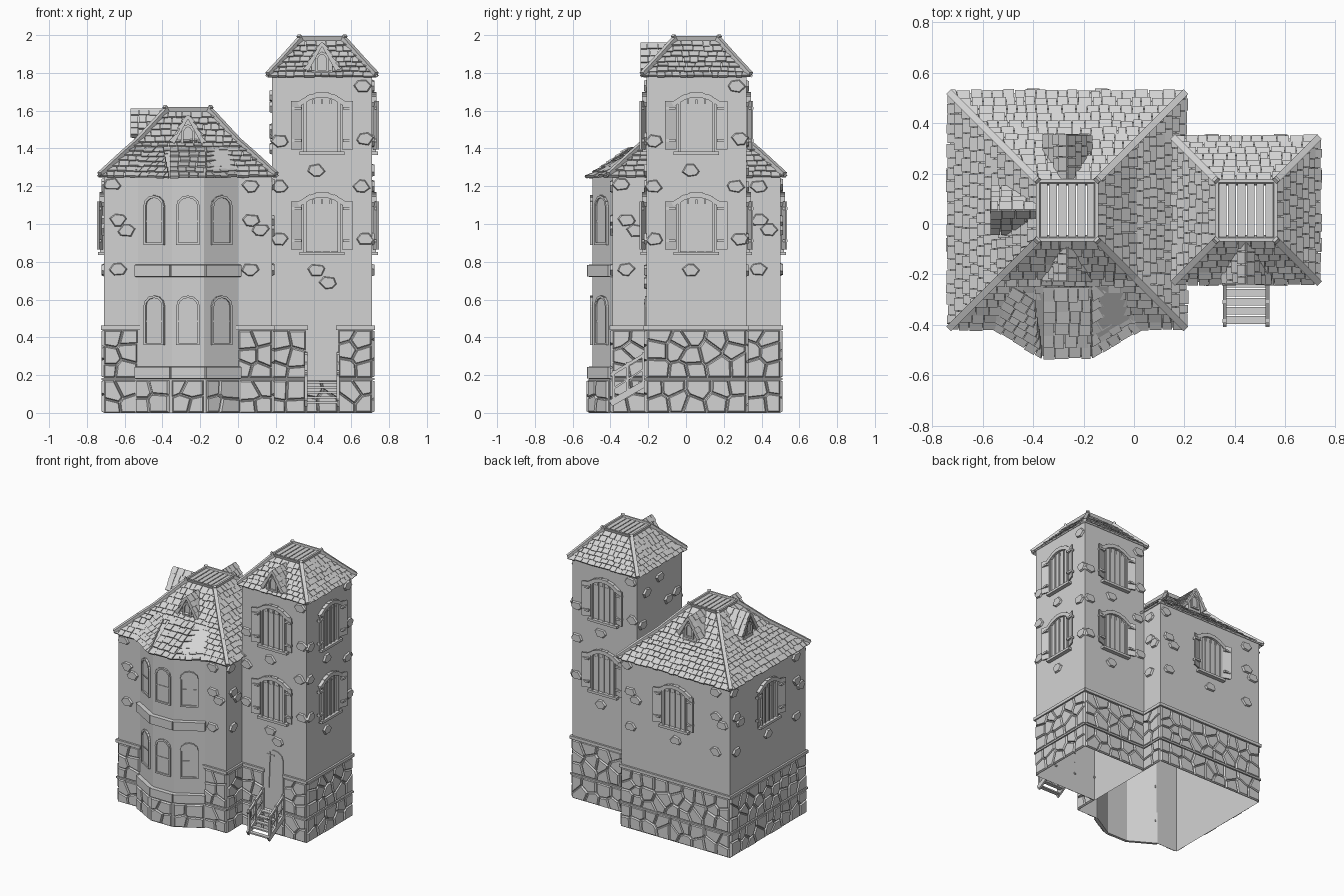
import bpy, bmesh, math, random
from mathutils import Vector, Matrix

random.seed(7)
cube = bpy.data.objects.get("Cube")
if cube:
    bpy.data.objects.remove(cube, do_unlink=True)

grey = bpy.data.materials.new("plain_grey")
grey.use_nodes = True
grey.diffuse_color = (0.65, 0.65, 0.65, 1)
grey.node_tree.nodes["Principled BSDF"].inputs["Base Color"].default_value = (0.65, 0.65, 0.65, 1)

parts = {}
UP = Vector((0, 0, 1))


def part(name):
    return parts.setdefault(name, bmesh.new())


def loft(name, rings, cap=True):
    """Join point rings of equal size into a closed or open solid."""
    bm = part(name)
    loops = [[bm.verts.new(p) for p in ring] for ring in rings]
    n = len(loops[0])
    for low, high in zip(loops, loops[1:]):
        for i in range(n):
            j = (i + 1) % n
            bm.faces.new((low[i], low[j], high[j], high[i]))
    if cap:
        bm.faces.new(loops[0][::-1])
        bm.faces.new(loops[-1])


def frame(x, y, degrees):
    """Wall frame: local x runs along the wall, local -y points outward."""
    return Matrix.Translation((x, y, 0)) @ Matrix.Rotation(math.radians(degrees), 4, 'Z')


def prism(name, m, pts, d0, d1, taper=1.0):
    cx = sum(p[0] for p in pts) / len(pts)
    cz = sum(p[1] for p in pts) / len(pts)
    back = [m @ Vector((x, -d0, z)) for x, z in pts]
    front = [m @ Vector((cx + (x - cx) * taper, -d1, cz + (z - cz) * taper)) for x, z in pts]
    loft(name, [back, front])


def box(name, m, x0, x1, z0, z1, d0, d1):
    prism(name, m, [(x0, z0), (x1, z0), (x1, z1), (x0, z1)], d0, d1)


def beam(name, p, q, w, h):
    along = (q - p).normalized()
    ref = UP if abs(along.z) < 0.98 else Vector((0, 1, 0))
    side = along.cross(ref).normalized() * w / 2
    up = side.cross(along).normalized() * h / 2
    loft(name, [[c - side - up, c + side - up, c + side + up, c - side + up] for c in (p, q)])


def trim(name, m, pts, w, d):
    """Bars following a polyline on a wall."""
    for a, b in zip(pts, pts[1:]):
        a, b = Vector(a), Vector(b)
        t = (b - a).normalized() * w / 2
        n = Vector((-t.y, t.x))
        prism(name, m, [a - t - n, b + t - n, b + t + n, a - t + n], 0, d)


def arch(x, half, z0, z1, rise):
    top = [(x + half * math.cos(a), z1 - rise + rise * math.sin(a))
           for a in [math.pi * i / 6 for i in range(7)]]
    return [(x - half, z0), (x + half, z0)] + top


def clip(poly, mid, n):
    out = []
    for a, b in zip(poly, poly[1:] + poly[:1]):
        da, db = (a - mid).dot(n), (b - mid).dot(n)
        if da <= 0:
            out.append(a)
        if da * db < 0:
            out.append(a.lerp(b, da / (da - db)))
    return out


def rubble(m, x0, x1, z0, z1, d=0.0):
    """Field of irregular stones, one per jittered seed."""
    nx, nz = max(1, round((x1 - x0) / 0.1)), max(1, round((z1 - z0) / 0.088))
    sx, sz = (x1 - x0) / nx, (z1 - z0) / nz
    seeds = [Vector((x0 + sx * (i + 0.5 + random.uniform(-.36, .36)),
                     z0 + sz * (k + 0.5 + random.uniform(-.34, .34))))
             for i in range(nx) for k in range(nz)]
    for s in seeds:
        poly = [Vector(p) for p in ((x0, z0), (x1, z0), (x1, z1), (x0, z1))]
        for t in seeds:
            if t is not s and poly:
                poly = clip(poly, (s + t) / 2, t - s)
        if len(poly) > 2:
            c = sum(poly, Vector((0, 0))) / len(poly)
            prism("base_stones", m, [c + (p - c) * 0.94 for p in poly], d, d + 0.012, 0.87)


def lump(m, x, z, r=0.042):
    pts = []
    for i in range(6):
        a = i * math.pi / 3 + random.uniform(-.3, .3)
        pts.append((x + r * 1.15 * math.cos(a), z + r * 0.85 * math.sin(a)))
    prism("wall_stones", m, pts, 0, 0.013, 0.85)


def tiles(a, b, c, d, rows):
    """Overlapping shingles on the slope a-b (eave) to d-c (top)."""
    e = (b - a).normalized()
    n = e.cross(d - a).normalized()
    rise = (d - a) - e * (d - a).dot(e)

    def pt(s, v, lift):
        lo, hi = (d - a).dot(e) * v, (b - a).dot(e) * (1 - v) + (c - a).dot(e) * v
        return a + e * min(max(s, lo), hi) + rise * v + n * lift

    for r in range(rows):
        v0, v1 = r / rows, min(1, (r + 1.15) / rows)
        s, end = (d - a).dot(e) * v0, (b - a).dot(e) * (1 - v0) + (c - a).dot(e) * v0
        while s < end - 0.012:
            t = min(end, s + random.uniform(0.035, 0.06))
            v = v0 - random.uniform(0, 0.2) / rows
            k = random.uniform(0.011, 0.017)
            loft("roof_tiles", [[pt(s, v, 0), pt(t - .003, v, 0), pt(t - .003, v1, 0), pt(s, v1, 0)],
                                [pt(s, v, k), pt(t - .003, v, k), pt(t - .003, v1, .004), pt(s, v1, .004)]])
            s = t


def hip_roof(cx, cy, profile, rows):
    rings = [[Vector((cx + h * x, cy + h * y, z)) for x, y in ((-1, -1), (1, -1), (1, 1), (-1, 1))]
             for h, z in profile]
    loft("roof_shell", rings, cap=False)
    for low, high, n in zip(rings, rings[1:], rows):
        for i in range(4):
            j = (i + 1) % 4
            tiles(low[i], low[j], high[j], high[i], n)
            beam("hip_beams", low[i] + UP * 0.01, high[i] + UP * 0.01, 0.026, 0.03)
    # plank deck with flared rim and upturned corners
    half, top = profile[-1]
    m = frame(cx, cy, 0)
    for i in range(6):
        w = 2 * half / 6
        x = -half + i * w
        box("deck_planks", m, x + .003, x + w - .003, top, top + .014, -half, half)
    for k in range(4):
        m = frame(cx, cy, 90 * k)
        loft("deck_rim", [[m @ Vector(p) for p in ((-s, -s, z), (s, -s, z), (s, -s + .014, z), (-s, -s + .014, z))]
                          for s, z in ((half, top - .012), (half + .012, top + .024))])
        beam("deck_corners", m @ Vector((half - .01, -half + .01, top)),
             m @ Vector((half + .012, -half - .012, top + .028)), 0.022, 0.016)


def dormer(m, d, zb, za, hw=0.085):
    ze = za - 0.14
    prism("dormer_walls", m, [(-.055, zb), (.055, zb), (.055, ze + .04), (0, za - .015), (-.055, ze + .04)], .12, d)
    trim("dormer_frames", m @ Matrix.Translation((0, -d, 0)), arch(0, .03, ze - .01, ze + .085, .045) + [(-.03, ze - .01)],
         .012, .012)
    for s in (-1, 1):
        prism("dormer_roofs", m, [(0, za - .02), (0, za), (s * hw, ze), (s * hw - s * .012, ze - .012)], .12, d + .02)
        out, inn = -d - .02, -.12
        q = [(s * hw, out, ze), (s * hw, inn, ze), (0, inn, za), (0, out, za)]
        if s < 0:
            q = [q[1], q[0], q[3], q[2]]
        tiles(*[m @ Vector(p) for p in q], 4)


def shutter_window(m, z, x=0):
    """Arched window with double casement, sill and half-open shutters."""
    box("window_panels", m, x - .085, x + .085, z + .02, z + .27, 0, .008)
    trim("window_frames", m, [(x - .09, z + .02), (x - .09, z + .28)], .014, .02)
    trim("window_frames", m, [(x + .09, z + .02), (x + .09, z + .28)], .014, .02)
    for dx in (-.045, 0, .045):
        trim("window_bars", m, [(x + dx, z + .02), (x + dx, z + .29)], .01, .014)
    box("window_sills", m, x - .12, x + .12, z, z + .018, 0, .03)
    curve = [(x + t * .115, z + .275 + .045 * (1 - t * t)) for t in (-1, -.6, -.2, .2, .6, 1)]
    trim("window_arches", m, curve, .026, .024)
    prism("window_panels", m, [(x - .085, z + .26), (x + .085, z + .26)] + curve[::-1], 0, .006)
    for s in (-1, 1):
        for zz in ((z + .03, z + .285),):
            loft("shutters", [[m @ Vector((x + s * u, -dd, h)) for u, dd in
                               ((.105, .005), (.165, .026), (.165, .036), (.105, .015))] for h in zz])
        for h in (.07, .24):
            box("shutter_straps", m, min(x + s * .11, x + s * .16), max(x + s * .11, x + s * .16),
                z + h, z + h + .014, .012, .037)


def bay_window(m, z):
    outline = arch(0, .056, z, z + .25, .05)
    prism("bay_window_panels", m, outline, 0, .005)
    trim("bay_window_frames", m, outline + outline[:1], .012, .014)
    trim("bay_window_frames", m, [(-.05, z + .12), (.05, z + .12)], .007, .009)


# walls, open below, with the faceted bay as part of the main outline
bay = [(-.53, -.39), (-.35, -.495), (-.18, -.495), (0, -.39)]
outline = [(-.71, .5), (-.71, -.39)] + bay + [(.18, -.39), (.18, .5)]
loft("main_walls", [[(x, y, z) for x, y in outline] for z in (0, 1.265)], cap=False)
tower = [(.18, -.21), (.71, -.21), (.71, .32), (.18, .32)]
loft("tower_walls", [[(x, y, z) for x, y in tower] for z in (0, 1.8)], cap=False)

# stone base with string courses: wall, start, end, door or bay gap
main = [frame(-.265, -.39, 0), frame(.18, .055, 90), frame(-.265, .5, 180), frame(-.71, .055, 270)]
tow = [frame(.445, -.21, 0), frame(.71, .055, 90), frame(.445, .32, 180)]
F, H = .445, .265
runs = [(main[0], -F, -H, 0), (main[0], H, F, 0), (main[1], -F, -H, 0), (main[1], H, F, 0),
        (main[2], -F, F, 0), (main[3], -F, F, 0), (tow[1], -H, H, 0), (tow[2], -H, H, 0),
        (tow[0], -H, -.085, 0), (tow[0], .085, H, 0)]
for m, a, b, d in runs:
    rubble(m, a, b, 0, .175)
    rubble(m, a, b, .185, .44)
    box("string_courses", m, a - .008, b + .008, .174, .186, 0, .012)
    box("string_courses", m, a - .01, b + .01, .44, .462, 0, .014)
rubble(tow[0], -.085, .085, 0, .175)

# bay footing, ledges and windows
for (ax, ay), (bx, by) in zip(bay, bay[1:]):
    m = frame((ax + bx) / 2, (ay + by) / 2, math.degrees(math.atan2(by - ay, bx - ax)))
    h = math.hypot(bx - ax, by - ay) / 2
    box("bay_footing", m, -h - .006, h + .006, 0, .18, 0, .02)
    rubble(m, -h, h, 0, .175, .02)
    for z in (.18, .72):
        prism("bay_ledges", m, [(-h - .008, z), (h + .008, z), (h + .008, z + .065), (-h - .008, z + .065)], 0, .03, .96)
    for z in (.365, .895):
        bay_window(m, z)

# roofs
hip_roof(-.265, .055, [(.465, 1.25), (.345, 1.36), (.265, 1.43), (.112, 1.595)], (4, 3, 5))
hip_roof(.445, .055, [(.285, 1.78), (.215, 1.855), (.112, 1.97)], (3, 4))
eave = [Vector(p) for p in ((-.57, -.40, 1.25), (-.36, -.525, 1.245), (-.17, -.525, 1.245), (.04, -.40, 1.25))]
crown = [Vector((x, -.25, 1.405)) for x in (-.48, -.36, -.17, -.05)]
for i in range(3):
    q = [eave[i], eave[i + 1], crown[i + 1], crown[i]]
    bm = part("bay_roof")
    bm.faces.new([bm.verts.new(p) for p in q])
    tiles(*q, 6)
dormer(frame(-.265, .055, 0), .265, 1.41, 1.575)
dormer(frame(-.265, .055, 180), .28, 1.4, 1.61)
dormer(frame(-.265, .055, 270), .285, 1.4, 1.61)
dormer(frame(.445, .055, 0), .275, 1.78, 1.96)

# shuttered windows and scattered wall stones
for m in tow:
    for z in (.835, 1.365):
        shutter_window(m, z)
    for x, z in ((-.225, 1.2), (.21, 1.2), (.215, 1.73), (-.03, 1.285), (-.03, .755),
                 (-.225, .92), (.23, .92), (-.225, 1.44), (.23, 1.45)):
        lump(m, x, z)
for m in main[2:]:
    shutter_window(m, .835)
for m in main:
    for x, z in ((-.37, 1.02), (-.325, .965), (-.4, 1.21), (-.37, .76), (.335, 1.02), (.385, .97), (.33, 1.2), (.33, .76)):
        lump(m, x, z)
for m in main[2:]:
    lump(m, 0, .755)
side = frame(.18, .055, 270)
for x, z in ((.2, 1.5), (-.15, 1.62), (0, 1.68), (.1, 1.48), (-.2, 1.4)):
    lump(side, x, z)
lump(tow[0], .03, .69)

# door
leaf = arch(0, .075, .18, .62, .06)
prism("door", tow[0], leaf, 0, .006)
trim("door_straps", tow[0], [(-.04, .34), (-.03, .6)], .008, .012)
trim("door_straps", tow[0], [(-.05, .58), (.0, .58)], .01, .01)

# entrance stair with handrails
stair = frame(.445, -.21, 0)
for i in range(5):
    z = .165 - i * .026
    box("stair_treads", stair, -.08, .08, z - .01, z, .012 + i * .036, .042 + i * .036)
for x in (-.085, .085):
    def at(d, z):
        return stair @ Vector((x, -d, z))
    beam("stair_stringers", at(.0, .16), at(.19, .05), .014, .035)
    beam("stair_rails", at(.0, .315), at(.19, .2), .014, .016)
    beam("stair_rails", at(.0, .24), at(.18, .125), .008, .01)
    for d, z in ((.015, .14), (.1, .09), (.175, .045)):
        beam("stair_posts", at(d, z), at(d, z + .18), .016, .016)

for name, bm in parts.items():
    bmesh.ops.recalc_face_normals(bm, faces=bm.faces)
    mesh = bpy.data.meshes.new(name)
    bm.to_mesh(mesh)
    bm.free()
    mesh.materials.append(grey)
    bpy.context.collection.objects.link(bpy.data.objects.new(name, mesh))
